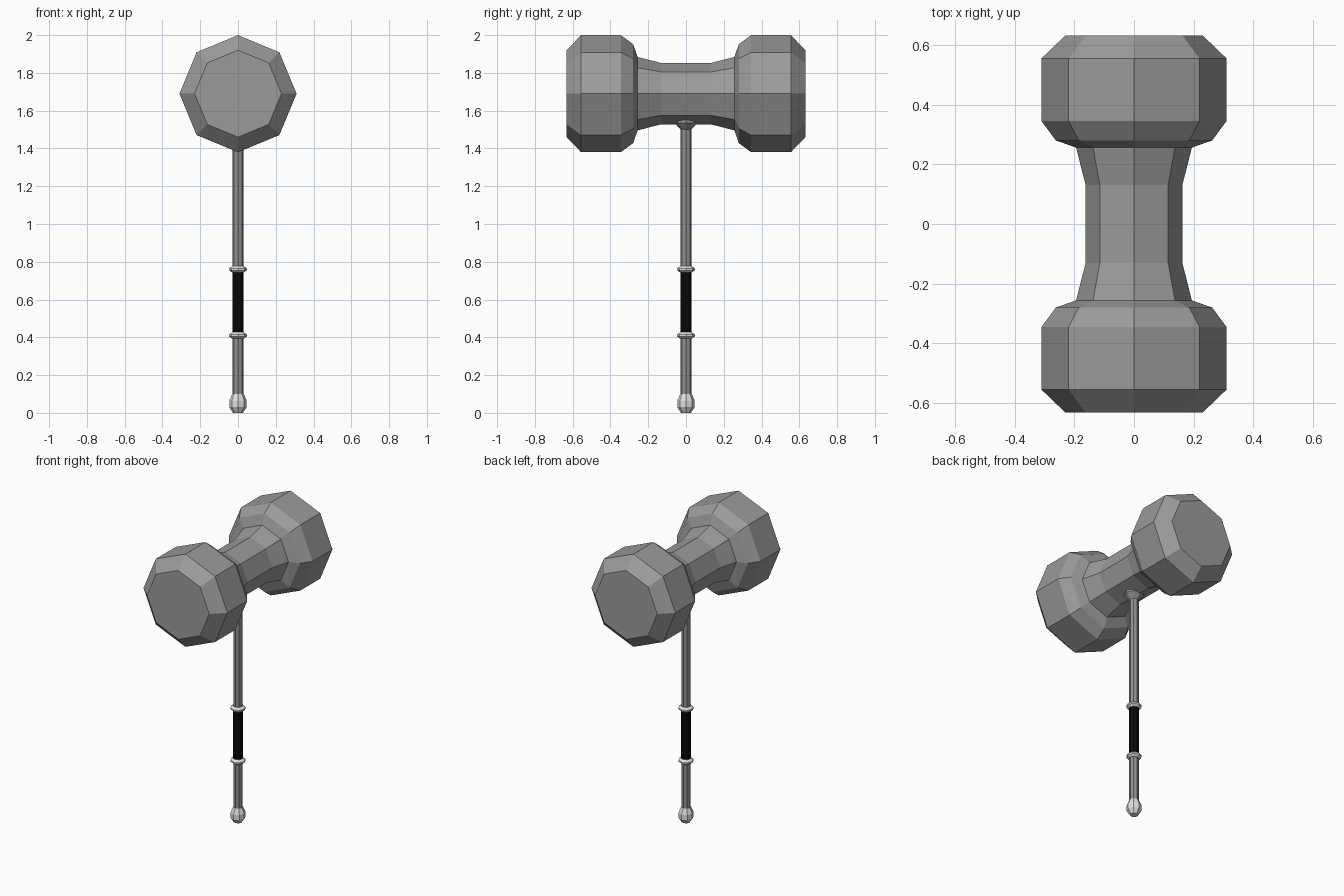
import bpy, bmesh, math
from mathutils import Vector

if "Cube" in bpy.data.objects:
    bpy.data.objects.remove(bpy.data.objects["Cube"])

SIDES = 8
HEAD_Z = 1.69


def material(name, value):
    m = bpy.data.materials.new(name)
    m.diffuse_color = (value, value, value, 1)
    m.use_nodes = True
    m.node_tree.nodes["Principled BSDF"].inputs["Base Color"].default_value = m.diffuse_color
    return m


steel = material("head grey", 0.33)
shaft_grey = material("shaft grey", 0.29)
silver = material("silver trim", 0.75)
black = material("grip black", 0.003)


def lathe(name, profile, mat, axis="Z", centre=(0, 0, 0)):
    """Spin (radius, position) pairs into a flat-faced octagonal solid."""
    bm = bmesh.new()
    rings = []
    for r, p in profile:
        ring = []
        for i in range(SIDES):
            a = 2 * math.pi * i / SIDES
            u, v = r * math.cos(a), r * math.sin(a)
            co = Vector((u, v, p)) if axis == "Z" else Vector((u, p, v))
            ring.append(bm.verts.new(co + Vector(centre)))
        rings.append(ring)
    for lo, hi in zip(rings, rings[1:]):
        for i in range(SIDES):
            j = (i + 1) % SIDES
            bm.faces.new((lo[i], lo[j], hi[j], hi[i]))
    bm.faces.new(rings[0])
    bm.faces.new(rings[-1])
    bmesh.ops.recalc_face_normals(bm, faces=bm.faces)
    mesh = bpy.data.meshes.new(name)
    bm.to_mesh(mesh)
    bm.free()
    mesh.materials.append(mat)
    obj = bpy.data.objects.new(name, mesh)
    bpy.context.collection.objects.link(obj)
    return obj


# Double-ended head, half profile mirrored along y
half = [(0.162, 0.13), (0.194, 0.256), (0.262, 0.28),
        (0.31, 0.345), (0.31, 0.555), (0.23, 0.632)]
lathe("hammer_head", [(r, -y) for r, y in reversed(half)] + half,
      steel, "Y", (0, 0, HEAD_Z))

# Shaft with the flared socket under the head
lathe("lower_shaft", [(0.029, 0.08), (0.029, 0.42)], shaft_grey)
lathe("upper_shaft", [(0.029, 0.75), (0.029, 1.50), (0.06, 1.535), (0.06, 1.57)], shaft_grey)

# Wrapped grip
lathe("grip", [(0.03, 0.42), (0.03, 0.75)], black)

# Collars at both ends of the grip
for name, z in (("lower_collar", 0.41), ("upper_collar", 0.76)):
    lathe(name, [(0.031, z - 0.017), (0.047, z - 0.005),
                 (0.047, z + 0.005), (0.031, z + 0.017)], silver)

# Pommel
lathe("pommel", [(0.026, 0.0), (0.046, 0.03), (0.046, 0.065), (0.031, 0.1)], silver)
